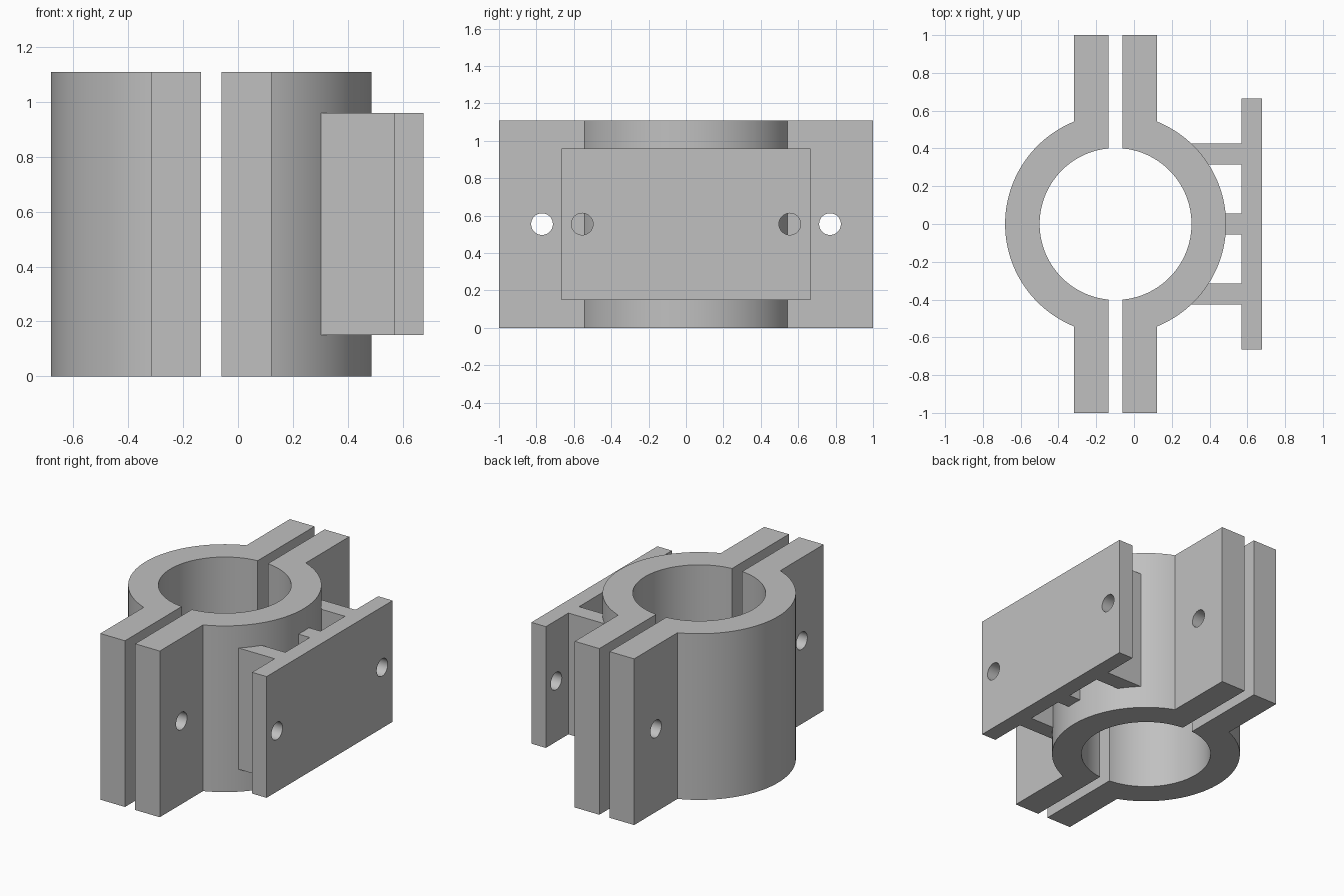
import bpy, bmesh, math

cube = bpy.data.objects.get("Cube")
if cube:
    bpy.data.objects.remove(cube, do_unlink=True)

grey = bpy.data.materials.new("plain_grey")
grey.use_nodes = True
COLOUR = (0.53, 0.53, 0.53, 1)
grey.diffuse_color = COLOUR
grey.node_tree.nodes["Principled BSDF"].inputs["Base Color"].default_value = COLOUR

HEIGHT, MID_Z = 1.11, 0.555
BORE_X, OUTER, INNER = -0.0975, 0.585, 0.402
GAP, FLANGE = 0.0375, 0.2195      # distances from the bore axis plane
HOLE_R = 0.058


def prism(name, outline, z0, z1):
    """Extrude a flat outline upwards into a solid."""
    bm = bmesh.new()
    face = bm.faces.new([bm.verts.new((x, y, z0)) for x, y in outline])
    top = bmesh.ops.extrude_face_region(bm, geom=[face])["geom"]
    verts = [v for v in top if isinstance(v, bmesh.types.BMVert)]
    bmesh.ops.translate(bm, verts=verts, vec=(0, 0, z1 - z0))
    bmesh.ops.recalc_face_normals(bm, faces=bm.faces)
    mesh = bpy.data.meshes.new(name)
    bm.to_mesh(mesh)
    bm.free()
    obj = bpy.data.objects.new(name, mesh)
    bpy.context.collection.objects.link(obj)
    mesh.materials.append(grey)
    return obj


def box(name, x0, x1, y0, y1, z0, z1):
    return prism(name, [(x0, y0), (x1, y0), (x1, y1), (x0, y1)], z0, z1)


def arc(radius, offset, steps=64):
    """Arc from -y to +y, ending where x equals the offset."""
    end = math.acos(offset / radius)
    angles = [end * (2 * i / steps - 1) for i in range(steps + 1)]
    return [(radius * math.cos(a), radius * math.sin(a)) for a in angles]


def drill(obj, x, y):
    """Cut a pair of round bolt holes along x."""
    for side in (-1, 1):
        bpy.ops.mesh.primitive_cylinder_add(
            vertices=48, radius=HOLE_R, depth=0.6,
            location=(x, side * y, MID_Z), rotation=(0, math.pi / 2, 0))
        cutter = bpy.context.object
        cutter.name = "hole_cutter"
        cutter.data.materials.append(grey)
        cut = obj.modifiers.new("bolt_hole", "BOOLEAN")
        cut.operation, cut.solver, cut.object = "DIFFERENCE", "EXACT", cutter
        bpy.ops.object.select_all(action="DESELECT")
        obj.select_set(True)
        bpy.context.view_layer.objects.active = obj
        bpy.ops.object.modifier_apply(modifier=cut.name)
        bpy.data.objects.remove(cutter, do_unlink=True)
    bpy.ops.object.shade_smooth_by_angle(angle=math.radians(30))


# Two clamp halves, each a half ring with a flange at both ends
for name, side in (("left_clamp_half", 1), ("right_clamp_half", -1)):
    outline = ([(GAP, -1), (FLANGE, -1)] + arc(OUTER, FLANGE)
               + [(FLANGE, 1), (GAP, 1)] + arc(INNER, GAP)[::-1])
    half = prism(name, [(BORE_X + side * x, y) for x, y in outline], 0, HEIGHT)
    drill(half, BORE_X + side * 0.13, 0.77)

# Mounting plate beside the left half
PLATE_Z = (0.15, 0.96)
plate = box("mounting_plate", 0.57, 0.677, -0.665, 0.665, *PLATE_Z)
drill(plate, 0.62, 0.555)

# Three ribs joining the plate to the ring
for name, x0, y0, y1 in (("front_rib", 0.29, -0.427, -0.315),
                         ("middle_rib", 0.45, -0.056, 0.056),
                         ("back_rib", 0.29, 0.315, 0.427)):
    box(name, x0, 0.57, y0, y1, *PLATE_Z)
